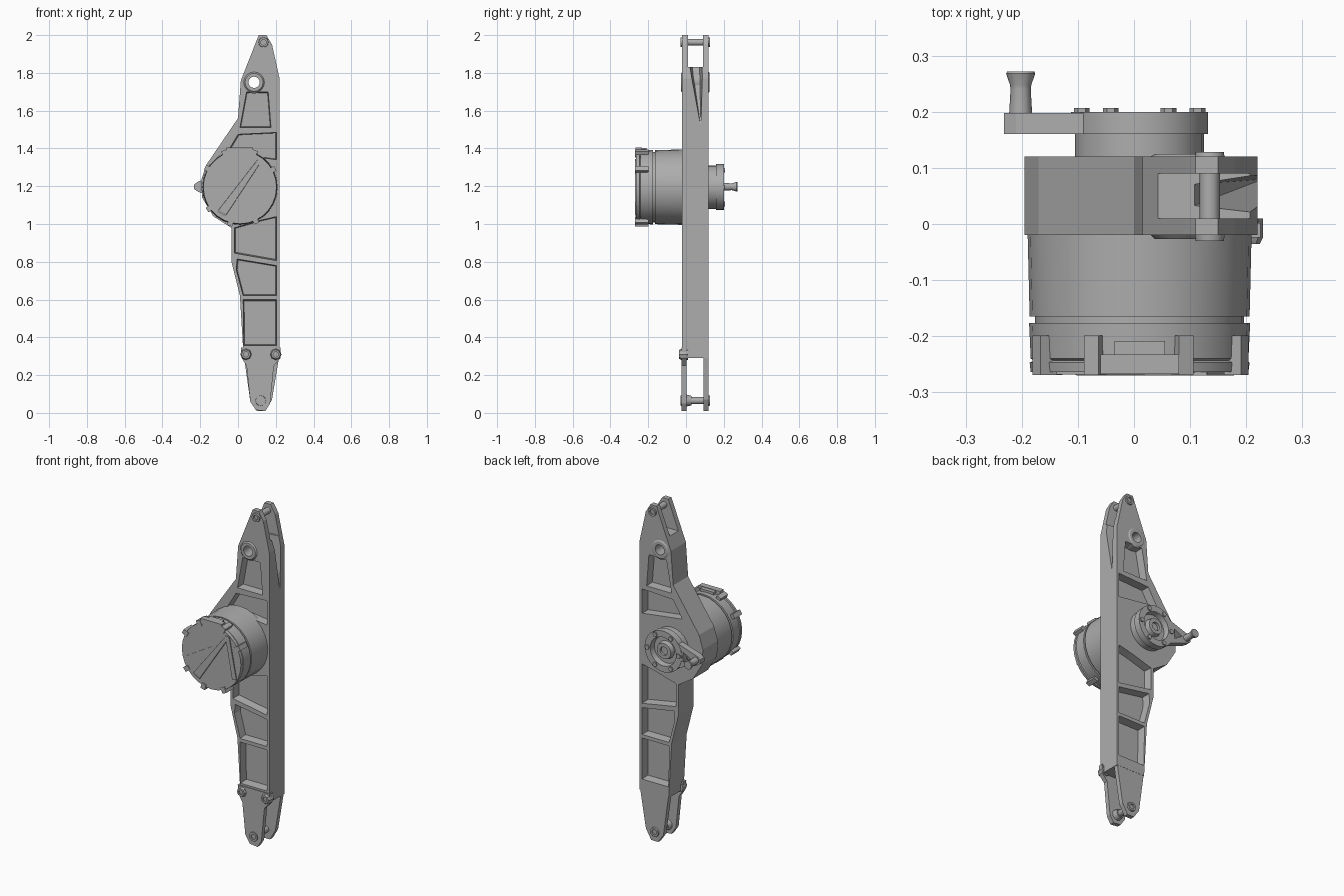
import bpy, bmesh, math
from mathutils import Matrix, Vector

cube = bpy.data.objects.get("Cube")
if cube:
    bpy.data.objects.remove(cube)

GREY = (0.42, 0.42, 0.42, 1)
metal = bpy.data.materials.new("plain grey metal")
metal.use_nodes = True
metal.diffuse_color = GREY
bsdf = next(n for n in metal.node_tree.nodes if n.type == 'BSDF_PRINCIPLED')
bsdf.inputs["Base Color"].default_value = GREY


def finish(name, bm):
    bmesh.ops.recalc_face_normals(bm, faces=bm.faces)
    mesh = bpy.data.meshes.new(name)
    bm.to_mesh(mesh)
    bm.free()
    mesh.materials.append(metal)
    ob = bpy.data.objects.new(name, mesh)
    bpy.context.collection.objects.link(ob)
    return ob


def activate(ob):
    bpy.ops.object.select_all(action='DESELECT')
    ob.select_set(True)
    bpy.context.view_layer.objects.active = ob


def prism(name, outline, y0, y1, shrink=1.0):
    """Extrude an x-z outline from y0 to y1, optionally with draft."""
    bm = bmesh.new()
    face = bm.faces.new([bm.verts.new((x, y0, z)) for x, z in outline])
    centre = face.calc_center_median()
    top = bmesh.ops.extrude_face_region(bm, geom=[face], use_keep_orig=True)["geom"]
    for v in [g for g in top if isinstance(g, bmesh.types.BMVert)]:
        v.co = centre + (v.co - centre) * shrink
        v.co.y = y1
    return finish(name, bm)


def lathe(name, x, z, profile, segments=20, closed=False):
    """Turn (y, radius) points around a y axis through x, z."""
    bm = bmesh.new()
    vs = [bm.verts.new((r, y, 0)) for y, r in profile]
    pairs = list(zip(vs, vs[1:])) + ([(vs[-1], vs[0])] if closed else [])
    es = [bm.edges.new(p) for p in pairs]
    bmesh.ops.spin(bm, geom=vs + es, cent=(0, 0, 0), axis=(0, 1, 0),
                   angle=math.tau, steps=segments)
    bmesh.ops.remove_doubles(bm, verts=bm.verts, dist=0.0005)
    bmesh.ops.translate(bm, verts=bm.verts, vec=(x, 0, z))
    ob = finish(name, bm)
    activate(ob)
    bpy.ops.object.shade_smooth_by_angle(angle=math.radians(32))
    return ob


def rod(name, x, z, r, y0, y1, segments=16):
    return lathe(name, x, z, [(y0, 0), (y0, r), (y1, r), (y1, 0)], segments)


def box(name, centre, size, turn=0.0):
    """Box turned about the y axis."""
    bm = bmesh.new()
    bmesh.ops.create_cube(bm, size=1)
    bmesh.ops.transform(bm, verts=bm.verts, matrix=Matrix.Translation(centre)
                        @ Matrix.Rotation(turn, 4, 'Y') @ Matrix.Diagonal((*size, 1)))
    return finish(name, bm)


def cut(target, cutter):
    mod = target.modifiers.new("cut", 'BOOLEAN')
    mod.operation, mod.solver, mod.object = 'DIFFERENCE', 'EXACT', cutter
    activate(target)
    bpy.ops.object.modifier_apply(modifier=mod.name)
    bpy.data.objects.remove(cutter)


# Main beam
FRONT, BACK = -0.02, 0.12
beam = prism("main_beam", [
    (0.11, 2.0), (0.15, 2.0), (0.18, 1.95), (0.22, 1.77), (0.22, 0.29), (0.03, 0.29),
    (0.01, 0.62), (-0.035, 0.8), (-0.035, 0.98), (-0.13, 1.04), (-0.19, 1.14),
    (-0.195, 1.23), (-0.17, 1.31), (0.0, 1.56), (0.015, 1.76), (0.09, 1.95)],
    FRONT, BACK)

# Ribbed pockets on both faces
bays = [
    [(0.03, 0.355), (0.205, 0.355), (0.205, 0.6), (0.027, 0.6)],
    [(0.027, 0.62), (0.205, 0.62), (0.205, 0.78), (-0.005, 0.815), (-0.01, 0.76)],
    [(-0.02, 0.845), (0.205, 0.805), (0.205, 1.04), (0.12, 1.02), (-0.02, 0.98)],
    [(-0.06, 1.375), (0.205, 1.34), (0.205, 1.485), (0.0, 1.475)],
    [(0.01, 1.51), (0.175, 1.51), (0.16, 1.7), (0.045, 1.7)]]
for bay in bays:
    for outer, inner in ((FRONT - 0.005, 0.028), (BACK + 0.005, 0.072)):
        cut(beam, prism("pocket_cutter", bay, outer, inner, 0.94))

# Top fork slot with its tapered run-out, and the cross hole
cut(beam, box("slot_cutter", (0.1, 0.05, 1.98), (0.6, 0.08, 0.3)))
bm = bmesh.new()
for p in ((0.23, 0.015, 1.85), (0.23, 0.09, 1.85), (0.23, 0.08, 1.5),
          (0.1, 0.03, 1.85), (0.1, 0.07, 1.85)):
    bm.verts.new(Vector(p))
bmesh.ops.convex_hull(bm, input=bm.verts)
cut(beam, finish("runout_cutter", bm))
cut(beam, rod("hole_cutter", 0.085, 1.75, 0.032, -0.1, 0.2))
lathe("top_boss_ring", 0.085, 1.75,
      [(-0.027, 0.03), (-0.027, 0.048), (-0.015, 0.06), (0.117, 0.06),
       (0.125, 0.048), (0.125, 0.03)], 16, True)

# Bottom fork plates
prism("lower_front_plate", [
    (0.015, 0.345), (0.02, 0.29), (0.045, 0.25), (0.065, 0.06), (0.095, 0.015), (0.145, 0.01),
    (0.17, 0.05), (0.19, 0.25), (0.225, 0.29), (0.225, 0.345)], -0.024, 0.002)
prism("lower_back_plate", [
    (0.03, 0.31), (0.065, 0.06), (0.1, 0.01), (0.145, 0.01), (0.18, 0.07),
    (0.22, 0.31)], 0.092, 0.119)

# Fork pins with hollow heads
for name, x, z, r in (("top_pin", 0.135, 1.962, 0.018), ("bottom_pin", 0.12, 0.065, 0.019)):
    lathe(name, x, z, [(-0.02, 0), (-0.02, r * 0.8), (-0.03, r * 0.8), (-0.03, r * 1.4),
                       (-0.015, r * 1.5), (-0.015, r), (0.115, r), (0.115, r * 1.5),
                       (0.128, r * 1.4), (0.128, r * 0.8), (0.12, r * 0.8), (0.12, 0)], 12)
lathe("bottom_pin_collar", 0.12, 0.065,
      [(0.0, 0.018), (0.0, 0.032), (0.03, 0.025), (0.03, 0.018)], 12, True)
for side, x in (("right", 0.042), ("left", 0.2)):
    lathe("plate_bolt_" + side, x, 0.31,
          [(-0.028, 0), (-0.028, 0.014), (-0.036, 0.014), (-0.036, 0.024),
           (-0.024, 0.03), (0.01, 0.03), (0.01, 0)], 8)

# Motor drum and end cap
CX, CZ = 0.01, 1.195
lathe("motor_drum", CX, CZ,
      [(0.0, 0), (0.0, 0.2), (-0.165, 0.196), (-0.165, 0.186), (-0.176, 0.186),
       (-0.176, 0.197), (-0.24, 0.194), (-0.243, 0.188), (-0.247, 0.196),
       (-0.264, 0.194), (-0.264, 0)], 28)


def ring_place(angle, radius):
    a = math.radians(angle)
    return CX + radius * math.sin(a), CZ + radius * math.cos(a), a


# Cap clamps around the rim, measured clockwise from the top
for i, angle in enumerate((-24, 23, 62, 155, 195, 235, 300)):
    x, z, a = ring_place(angle, 0.195)
    box("cap_clamp_%d" % i, (x, -0.234, z), (0.028, 0.07, 0.034), a)
box("cap_top_bridge", (CX, -0.25, 1.39), (0.14, 0.034, 0.03))
box("cap_connector", (CX, -0.226, 1.385), (0.09, 0.035, 0.034))

# Raised bars on the cap face
prism("cap_long_bar", [(0.105, 1.345), (0.13, 1.345), (0.178, 1.1), (0.15, 1.1)],
      -0.262, -0.27)
prism("cap_diagonal_rib", [(-0.115, 1.06), (-0.07, 1.035), (0.13, 1.34), (0.11, 1.35)],
      -0.262, -0.27, 0.9)
prism("cap_short_rib", [(-0.15, 1.16), (-0.145, 1.135), (0.02, 1.26)], -0.262, -0.268)

# Rear hub with bolt ring
lathe("rear_hub", CX, CZ,
      [(0.1, 0), (0.1, 0.115), (0.16, 0.115), (0.16, 0.122), (0.2, 0.122), (0.2, 0.085),
       (0.168, 0.08), (0.168, 0.052), (0.194, 0.046), (0.194, 0.025),
       (0.18, 0.025), (0.18, 0)], 24)
for i in range(6):
    x, z, a = ring_place(60 * i + 30, 0.103)
    rod("hub_bolt_%d" % i, x, z, 0.014, 0.19, 0.207, 6)

# Lever arm and its pin
lever = prism("lever_arm", [
    (-0.09, 1.265), (-0.21, 1.225), (-0.232, 1.21), (-0.232, 1.185), (-0.21, 1.17),
    (-0.09, 1.125)], 0.16, 0.198)
cut(lever, prism("lever_hole_cutter", [(-0.17, 1.197), (-0.118, 1.225), (-0.118, 1.165)],
                 0.1, 0.3))
lathe("lever_pin", -0.202, 1.197,
      [(0.17, 0), (0.17, 0.022), (0.24, 0.018), (0.248, 0.019), (0.268, 0.026),
       (0.272, 0.024), (0.272, 0)], 12)
